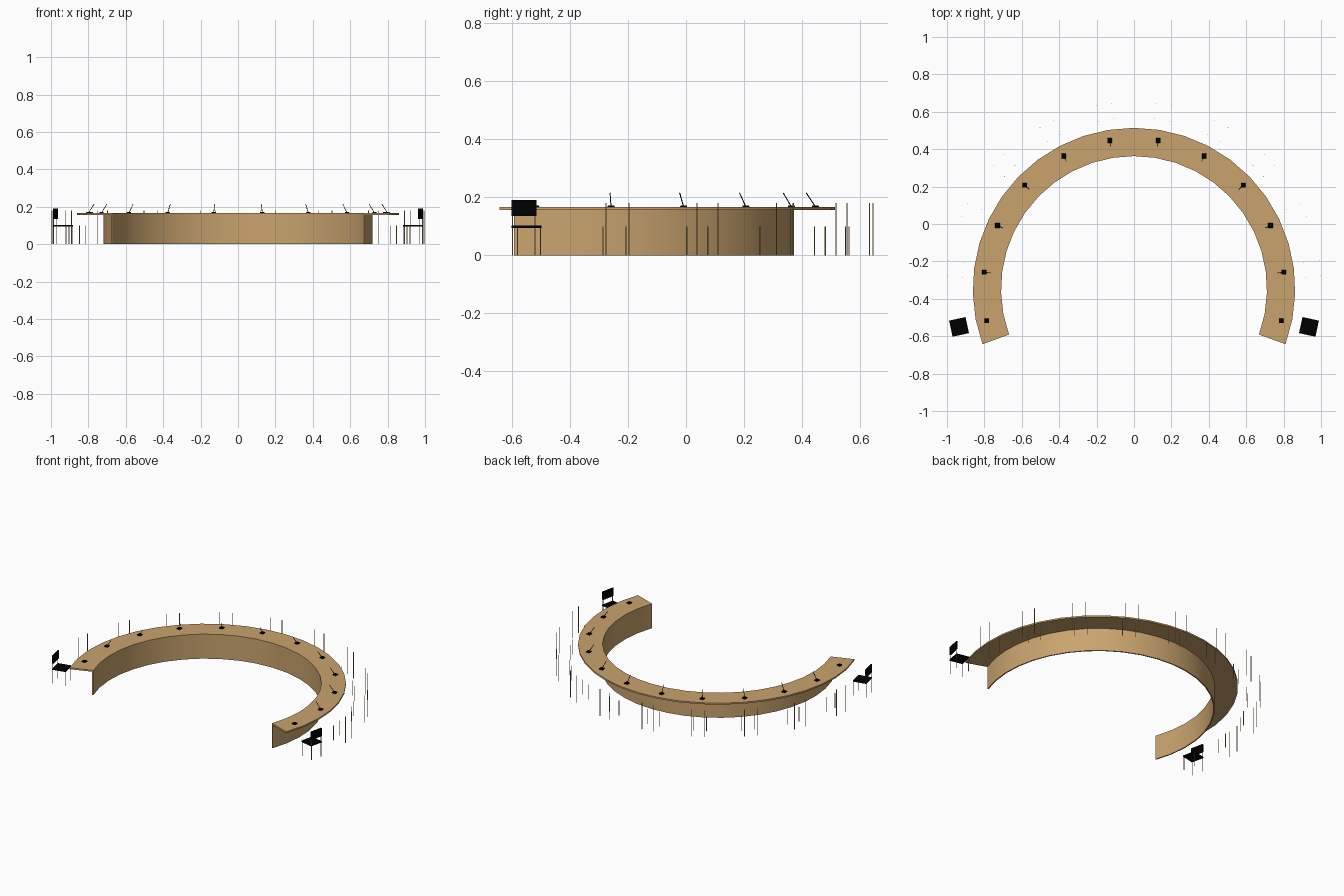
import bpy, bmesh
from math import radians, cos, sin
from mathutils import Matrix, Vector

cube = bpy.data.objects.get("Cube")
if cube:
    bpy.data.objects.remove(cube, do_unlink=True)

CENTRE = Vector((0, -0.348, 0))   # centre of the arc
SEATS = 12
SEAT_STEP = radians(18.58)


def material(name, r, g, b):
    m = bpy.data.materials.new(name)
    m.use_nodes = True
    m.diffuse_color = (r, g, b, 1)
    m.node_tree.nodes["Principled BSDF"].inputs["Base Color"].default_value = (r, g, b, 1)
    return m


wood = material("light wood", 0.59, 0.37, 0.157)
black = material("black", 0.0, 0.0, 0.0)


def finish(name, bm, mat, smooth=False):
    bmesh.ops.recalc_face_normals(bm, faces=bm.faces)
    mesh = bpy.data.meshes.new(name)
    bm.to_mesh(mesh)
    bm.free()
    mesh.materials.append(mat)
    obj = bpy.data.objects.new(name, mesh)
    bpy.context.collection.objects.link(obj)
    if smooth:
        bpy.ops.object.select_all(action='DESELECT')
        obj.select_set(True)
        bpy.context.view_layer.objects.active = obj
        bpy.ops.object.shade_smooth_by_angle(angle=radians(30))
    return obj


def arc_band(name, r0, r1, z0, z1, steps=24):
    """Rectangular section swept around the open arc."""
    bm = bmesh.new()
    rings = []
    for i in range(steps + 1):
        a = radians(-20 + 220 * i / steps)
        out = Vector((cos(a), sin(a), 0))
        rings.append([bm.verts.new(CENTRE + out * r + Vector((0, 0, z)))
                      for r, z in ((r0, z0), (r1, z0), (r1, z1), (r0, z1))])
    for a, b in zip(rings, rings[1:]):
        for k in range(4):
            n = (k + 1) % 4
            bm.faces.new((a[k], a[n], b[n], b[k]))
    bm.faces.new(rings[0])
    bm.faces.new(rings[-1])
    return finish(name, bm, wood, True)


def box(bm, frame, centre, size):
    m = frame @ Matrix.Translation(centre) @ Matrix.Diagonal((*size, 1))
    bmesh.ops.create_cube(bm, size=1, matrix=m)


def rod(bm, frame, start, end, radius):
    start, end = frame @ Vector(start), frame @ Vector(end)
    d = end - start
    m = Matrix.Translation((start + end) / 2) @ d.to_track_quat('Z', 'Y').to_matrix().to_4x4()
    bmesh.ops.create_cone(bm, cap_ends=True, segments=6, radius1=radius,
                          radius2=radius, depth=d.length, matrix=m)


# Curved desk: worktop overhanging outward from a thin front panel
arc_band("desk_top", 0.711, 0.862, 0.156, 0.166)
arc_band("desk_panel", 0.711, 0.719, 0, 0.156)

for i in range(SEATS):
    angle = radians(90) + (i - (SEATS - 1) / 2) * SEAT_STEP
    # local +x points outward from the arc centre
    frame = Matrix.Translation(CENTRE) @ Matrix.Rotation(angle, 4, 'Z')
    at_end = i in (0, SEATS - 1)

    # Square tapered microphone base, with a leaning stem except at the two ends
    bm = bmesh.new()
    spot = frame @ Vector((0.805, 0, 0.169))
    bmesh.ops.create_cone(bm, cap_ends=True, segments=4, radius1=0.018, radius2=0.015,
                          depth=0.007,
                          matrix=Matrix.Translation(spot) @ Matrix.Rotation(radians(45), 4, 'Z'))
    if not at_end:
        rod(bm, frame, (0.803, 0, 0.17), (0.773, 0, 0.215), 0.0018)
    finish(f"microphone_{i + 1}", bm, black)

    # Chair legs: short inner pair, tall outer pair carrying the backrest
    bm = bmesh.new()
    for side in (-0.04, 0.04):
        for r, h in ((0.916, 0.1), (1.0, 0.18)):
            box(bm, frame, (r, side, h / 2), (0.003, 0.003, h))
    finish(f"chair_legs_{i + 1}", bm, wood)

    # Seat and backrest on the end chairs
    if at_end:
        bm = bmesh.new()
        box(bm, frame, (0.957, 0, 0.098), (0.09, 0.088, 0.008))
        finish(f"chair_seat_{i + 1}", bm, black)
        bm = bmesh.new()
        box(bm, frame, (0.998, 0, 0.163), (0.008, 0.088, 0.055))
        finish(f"chair_backrest_{i + 1}", bm, black)
